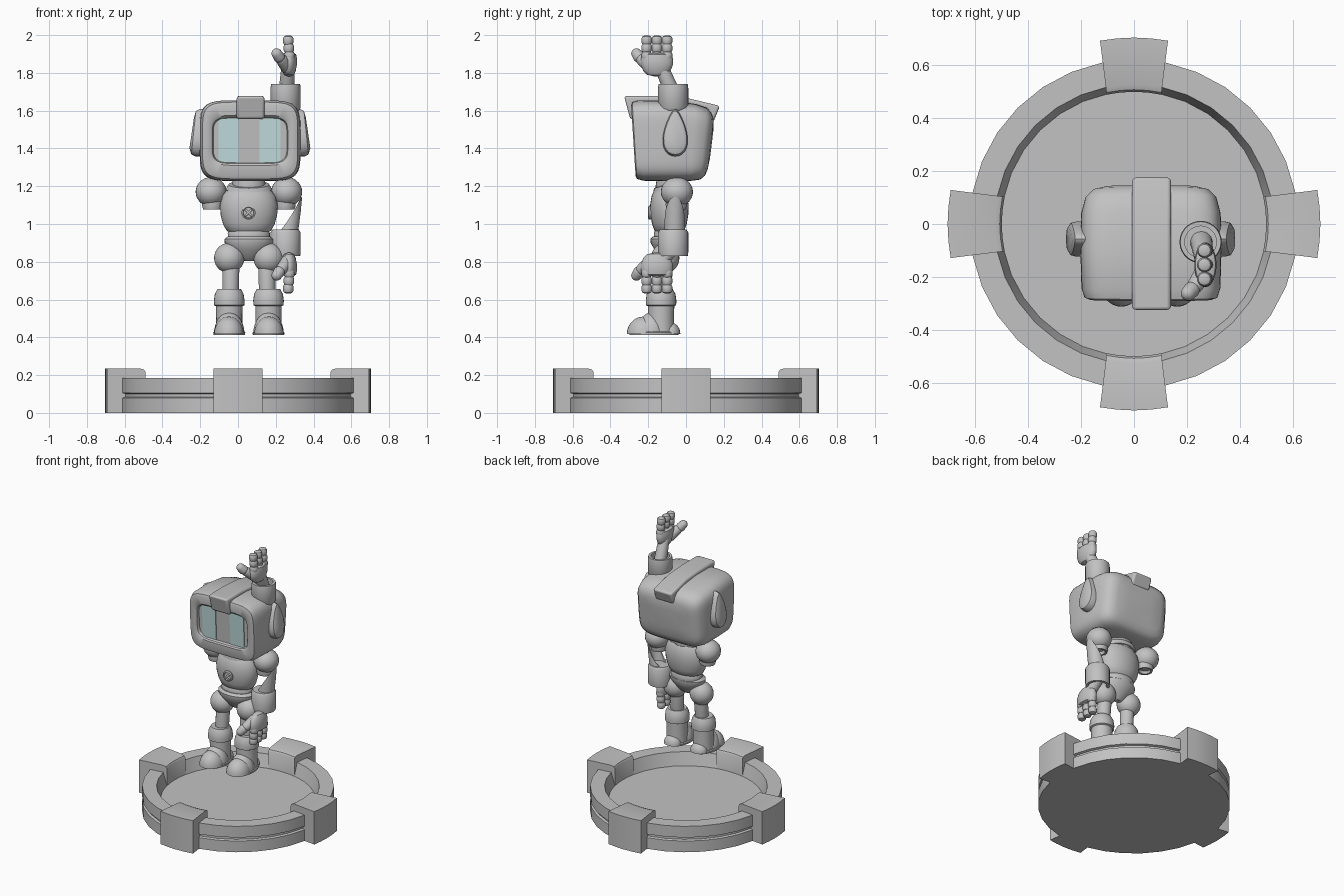
import bpy, bmesh
from math import sin, cos, pi, sqrt, copysign
from mathutils import Matrix, Vector

cube = bpy.data.objects.get("Cube")
if cube:
    bpy.data.objects.remove(cube, do_unlink=True)

MID = 0.0575   # figure's own centre line
parts = []


def material(name, rgb):
    m = bpy.data.materials.new(name)
    m.use_nodes = True
    m.diffuse_color = (*rgb, 1)
    m.node_tree.nodes["Principled BSDF"].inputs["Base Color"].default_value = (*rgb, 1)
    return m


GREY = material("plain grey", (0.54, 0.54, 0.54))
TEAL = material("pale teal", (0.54, 0.73, 0.74))


def skin(name, rings, mat=GREY, bevel=0):
    """Bridge rings of points and close both ends."""
    bm = bmesh.new()
    loops = [[bm.verts.new(p) for p in ring] for ring in rings]
    n = len(loops[0])
    for a, b in zip(loops, loops[1:]):
        for i in range(n):
            j = (i + 1) % n
            bm.faces.new((a[i], a[j], b[j], b[i]))
    bm.faces.new(loops[0])
    bm.faces.new(loops[-1])
    bmesh.ops.recalc_face_normals(bm, faces=bm.faces)
    me = bpy.data.meshes.new(name)
    bm.to_mesh(me)
    bm.free()
    ob = bpy.data.objects.new(name, me)
    bpy.context.collection.objects.link(ob)
    me.materials.append(mat)
    if bevel:
        mod = ob.modifiers.new("soft edges", "BEVEL")
        mod.width, mod.segments = bevel, 3
    parts.append(ob)


def lathe(name, profile, loc=(0, 0, 0), scale=(1, 1, 1), rot=None, n=28):
    m = Matrix.Translation(loc) @ (rot or Matrix()) @ Matrix.Diagonal((*scale, 1))
    skin(name, [[m @ Vector((r * cos(2 * pi * i / n), r * sin(2 * pi * i / n), z))
                 for i in range(n)] for r, z in profile])


def ball(name, loc, scale):
    lathe(name, [(max(sin(pi * k / 14), 0.01), -cos(pi * k / 14)) for k in range(15)], loc, scale)


def dome(name, loc, scale):
    lathe(name, [(max(cos(pi * k / 14), 0.01), sin(pi * k / 14)) for k in range(8)], loc, scale)


def capsule(name, a, b, r1, r2):
    a, b = Vector(a), Vector(b)
    d = b - a
    arc = [pi / 2 * k / 6 for k in range(7)]
    prof = [(max(r1 * sin(t), 0.001), -r1 * cos(t)) for t in arc]
    prof += [(max(r2 * cos(t), 0.001), d.length + r2 * sin(t)) for t in arc]
    lathe(name, prof, a, rot=d.to_track_quat('Z', 'Y').to_matrix().to_4x4(), n=18)


# --- round stand with groove, sunken floor and four blocks
lathe("stand", [(.622, 0), (.622, .08), (.606, .085), (.606, .1), (.622, .105),
                (.622, .185), (.528, .185), (.502, .095)], n=32)
section = [(.5, 0), (.5, .216), (.508, .228), (.527, .235), (.705, .235), (.705, 0)]
for k, side in enumerate(("front", "left", "back", "right")):
    turn = Matrix.Rotation(k * pi / 2, 3, 'Z')
    slices = []
    for s in (-1, -.5, 0, .5, 1):
        ring = []
        for r, z in section:
            x = s * (.103 + (r - .5) * .125)
            ring.append(turn @ Vector((x, -sqrt(r * r - x * x), z)))
        slices.append(ring)
    skin(side + "_block", slices)


# --- head: rounded loft from the sunken screen to the back
def lean(x, y, z):
    k = .12 if y < -.07 else .22
    return (x, -.07 + (y + .07) * (1 - k * (1.65 - z) / .42), z)


def rounded(y, cz, hw, hh, p=.38, n=64):
    ring = []
    for i in range(n):
        c, s = cos(2 * pi * (i + .5) / n), sin(2 * pi * (i + .5) / n)
        ring.append(lean(.064 + hw * copysign(abs(c) ** p, c), y,
                         cz + hh * copysign(abs(s) ** p, s)))
    return ring


skin("head", [rounded(*s) for s in (
    (-.262, 1.443, .195, .119), (-.282, 1.443, .2, .124),
    (-.29, 1.443, .21, .133), (-.292, 1.442, .235, .188), (-.285, 1.442, .252, .203),
    (-.25, 1.442, .263, .213), (-.1, 1.441, .267, .214), (.05, 1.432, .264, .204),
    (.115, 1.425, .248, .19), (.145, 1.421, .222, .165), (.158, 1.42, .18, .13),
    (.164, 1.42, .1, .07))])
for name, x0, x1 in (("right_eye_panel", -.103, .003), ("left_eye_panel", .115, .225)):
    skin(name, [[lean(x, y, z) for x, z in
                 ((x0, 1.326), (x1, 1.326), (x1, 1.558), (x0, 1.558))]
                for y in (-.268, -.261)], TEAL)

# band over the crown
band = [(-.295, 1.555), (-.328, 1.677), (-.15, 1.678), (0, 1.668), (.18, 1.625),
        (.145, 1.54), (.08, 1.54), (.06, 1.58), (-.24, 1.6), (-.25, 1.555)]
skin("head_band", [[(x, y, z) for y, z in band] for x in (-.007, .14)], bevel=.014)

# --- teardrop ears, thinner towards the top
for side, s in (("left", 1), ("right", -1)):
    rings = []
    for off, f in ((.24, 1), (.29, 1), (.31, .92), (.32, .65)):
        ring = []
        for i in range(28):
            t = 2 * pi * i / 28
            ring.append((.063 + s * (off - .012 * (1 + sin(t)) * (off > .25)),
                         -.057 + f * .062 * cos(t) * (1 - .42 * sin(t)),
                         1.483 + f * .125 * sin(t)))
        rings.append(ring)
    skin(side + "_ear", rings)

# --- torso
lathe("neck", [(.085, 1.17), (.09, 1.2), (.08, 1.26)], (MID, -.08, 0), (1, .9, 1))
lathe("collar", [(.06, -.03), (.112, -.025), (.122, 0), (.108, .025), (.06, .03)],
      (MID, -.085, 1.185), (1, .75, 1), Matrix.Rotation(.25, 4, 'X'))
lathe("chest", [(.1, .955), (.118, .965), (.137, 1.0), (.15, 1.05), (.153, 1.1),
                (.14, 1.15), (.11, 1.19), (.07, 1.215)], (MID, -.088, 0), (1, .67, 1))
lathe("waist", [(.1, .9), (.11, .925), (.112, .95), (.1, .97)], (MID, -.09, 0), (1, .72, 1))
lathe("pelvis", [(.025, .805), (.06, .825), (.1, .865), (.128, .9), (.13, .92), (.11, .935)],
      (MID, -.1, 0), (1, .68, 1))

# chest badge: dished disc with a crossed mark
face = Matrix.Rotation(pi / 2, 4, 'X')
lathe("badge", [(.037, 0), (.037, .024), (.03, .028), (.027, .021)],
      (MID - .002, -.172, 1.06), rot=face)
for name, s in (("badge_bar_a", 1), ("badge_bar_b", -1)):
    capsule(name, (MID - .002 - .014, -.194, 1.06 - s * .014),
            (MID - .002 + .014, -.194, 1.06 + s * .014), .006, .006)

# --- shoulders, legs and boots, mirrored about the centre line
for side, s in (("left", 1), ("right", -1)):
    def at(dx, y, z):
        return (MID + s * dx, y, z)
    ball(side + "_shoulder", at(.2, -.048, 1.17), (.082, .085, .078))
    lathe(side + "_upper_arm", [(.03, 1.10), (.038, 1.08), (.05, 1.078), (.056, 1.1), (.05, 1.17)],
          at(.192, -.052, 0))
    ball(side + "_hip", at(.104, -.11, .82), (.08, .075, .08))
    capsule(side + "_thigh", at(.095, -.112, .8), at(.097, -.125, .63), .046, .044)
    lathe(side + "_boot", [(.045, .655), (.062, .655), (.076, .63), (.081, .595), (.08, .57),
                           (.07, .565), (.069, .5), (.07, .415)], at(.104, -.132, 0))
    dome(side + "_instep", at(.104, -.18, .418), (.081, .08, .115))
    dome(side + "_toe", at(.106, -.225, .418), (.078, .088, .092))
    dome(side + "_heel", at(.104, -.08, .418), (.06, .05, .06))
    lathe(side + "_sole", [(.083, .412), (.085, .425), (.08, .43)], at(.104, -.17, 0), (1, 1.55, 1))


# --- hands: the same hand hanging down and raised up
def hand(name, s, cuff_z, hand_z):
    def at(x, y, d):
        return (x, y, hand_z + s * d)
    lathe(name + "_cuff", [(.06, -.05), (.06, 0), (.077, 0), (.08, -.02), (.08, -.125), (.07, -.14)],
          (.252, -.068, cuff_z), (1, 1, s))
    capsule(name + "_wrist", (.255, -.07, cuff_z - s * .05), at(.265, -.13, .03), .042, .036)
    lathe(name + "_palm", [(.2, -.018), (.6, -.01), (.86, .012), (1, .045), (1, .075),
                           (.9, .098), (.6, .105)], at(.27, -.154, 0), (.042, .085, s))
    knuckle = [(.014, -.025), (.023, -.021), (.028, -.01), (.028, .01), (.023, .021), (.014, .025)]
    for i, y in enumerate((-.1, -.154, -.208)):
        for j, d in enumerate((.09, .131, .172)):
            lathe(f"{name}_finger_{i + 1}_{j + 1}", knuckle, at(.272 - .003 * j, y, d), n=16)
    capsule(name + "_thumb_base", at(.26, -.19, .03), at(.23, -.235, .07), .035, .03)
    capsule(name + "_thumb_tip", at(.217, -.25, .085), at(.205, -.262, .102), .031, .028)


hand("lowered", -1, .83, .83)
hand("raised", 1, 1.74, 1.80)


# --- lowered forearm: open shell cut at a slant
def shell(r, rise):
    ring = []
    for i in range(28):
        t = 2 * pi * i / 28
        h = rise * (.5 + .5 * cos(t)) ** 1.3
        ring.append((.263 + r * cos(t) + .13 * h, -.06 + r * sin(t), .955 + h))
    return ring


skin("lowered_forearm", [shell(.055, 0), shell(.055, .1), shell(.052, .19),
                         shell(.045, .18), shell(.043, .08), shell(.04, .01)])

# --- smooth shading with sharp edges kept
bpy.ops.object.select_all(action='DESELECT')
for ob in parts:
    ob.select_set(True)
bpy.context.view_layer.objects.active = parts[0]
bpy.ops.object.shade_smooth_by_angle(angle=.6)
